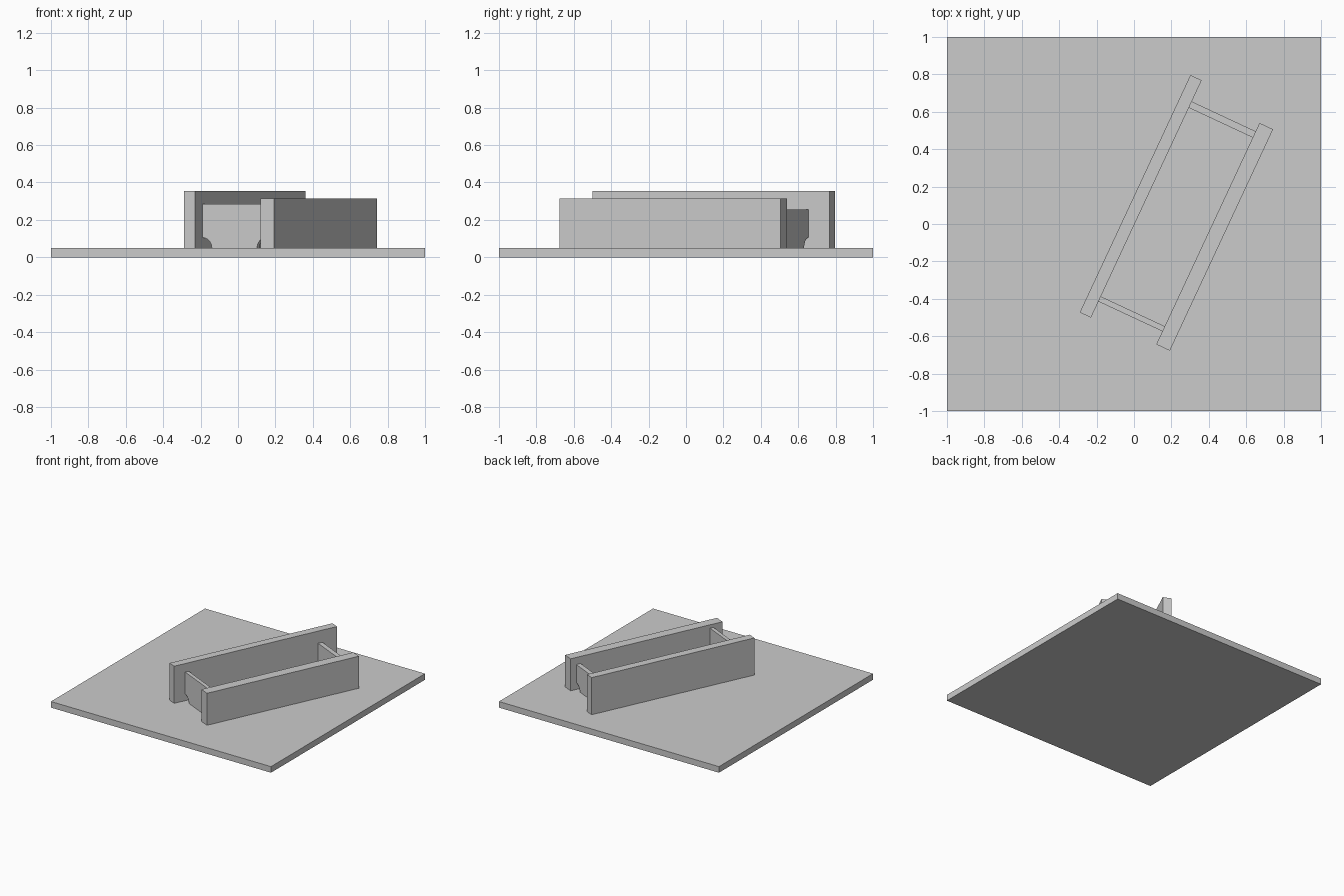
import bpy
import math
from mathutils import Matrix

cube = bpy.data.objects.get("Cube")
if cube:
    bpy.data.objects.remove(cube, do_unlink=True)

grey = bpy.data.materials.new("plain_grey")
grey.use_nodes = True
colour = (0.6, 0.6, 0.6, 1)
grey.diffuse_color = colour
grey.node_tree.nodes["Principled BSDF"].inputs["Base Color"].default_value = colour

BASE_TOP = 0.05
TURN = Matrix.Rotation(math.radians(-25), 4, "Z")


def prism(name, profile, y0, y1, turn=TURN):
    """Extrude an x-z profile from y0 to y1, then turn it about z."""
    n = len(profile)
    verts = [(x, y, z) for y in (y0, y1) for x, z in profile]
    faces = [list(range(n)), list(range(2 * n - 1, n - 1, -1))]
    faces += [[i, i + n, (i + 1) % n + n, (i + 1) % n] for i in range(n)]
    mesh = bpy.data.meshes.new(name)
    mesh.from_pydata(verts, [], faces)
    mesh.transform(turn)
    mesh.materials.append(grey)
    obj = bpy.data.objects.new(name, mesh)
    bpy.context.collection.objects.link(obj)
    return obj


def box(x0, x1, z0, z1):
    return [(x0, z0), (x1, z0), (x1, z1), (x0, z1)]


def scalloped(x0, x1, z0, z1, radius=0.055, steps=8):
    """Rectangle with a quarter-round notch in each lower corner."""
    arc = [(radius * math.cos(a), radius * math.sin(a))
           for a in (math.pi / 2 * i / steps for i in range(steps + 1))]
    left = [(x0 + dx, z0 + dz) for dx, dz in reversed(arc)]
    right = [(x1 - dx, z0 + dz) for dx, dz in arc]
    return left + right + [(x1, z1), (x0, z1)]


# Square ground plate
prism("base_plate", box(-1, 1, 0, BASE_TOP), -1, 1, Matrix.Identity(4))

# Two long upright walls, the left one taller and longer
prism("tall_wall", box(-0.063, 0.003, BASE_TOP, 0.355), -0.551, 0.849)
prism("short_wall", box(0.38, 0.46, BASE_TOP, 0.313), -0.533, 0.773)

# Cross plates between the walls, with notched feet
prism("front_cross_plate", scalloped(0.003, 0.38, BASE_TOP, 0.285), -0.456, -0.426)
prism("back_cross_plate", scalloped(0.003, 0.38, BASE_TOP, 0.255), 0.687, 0.724)
